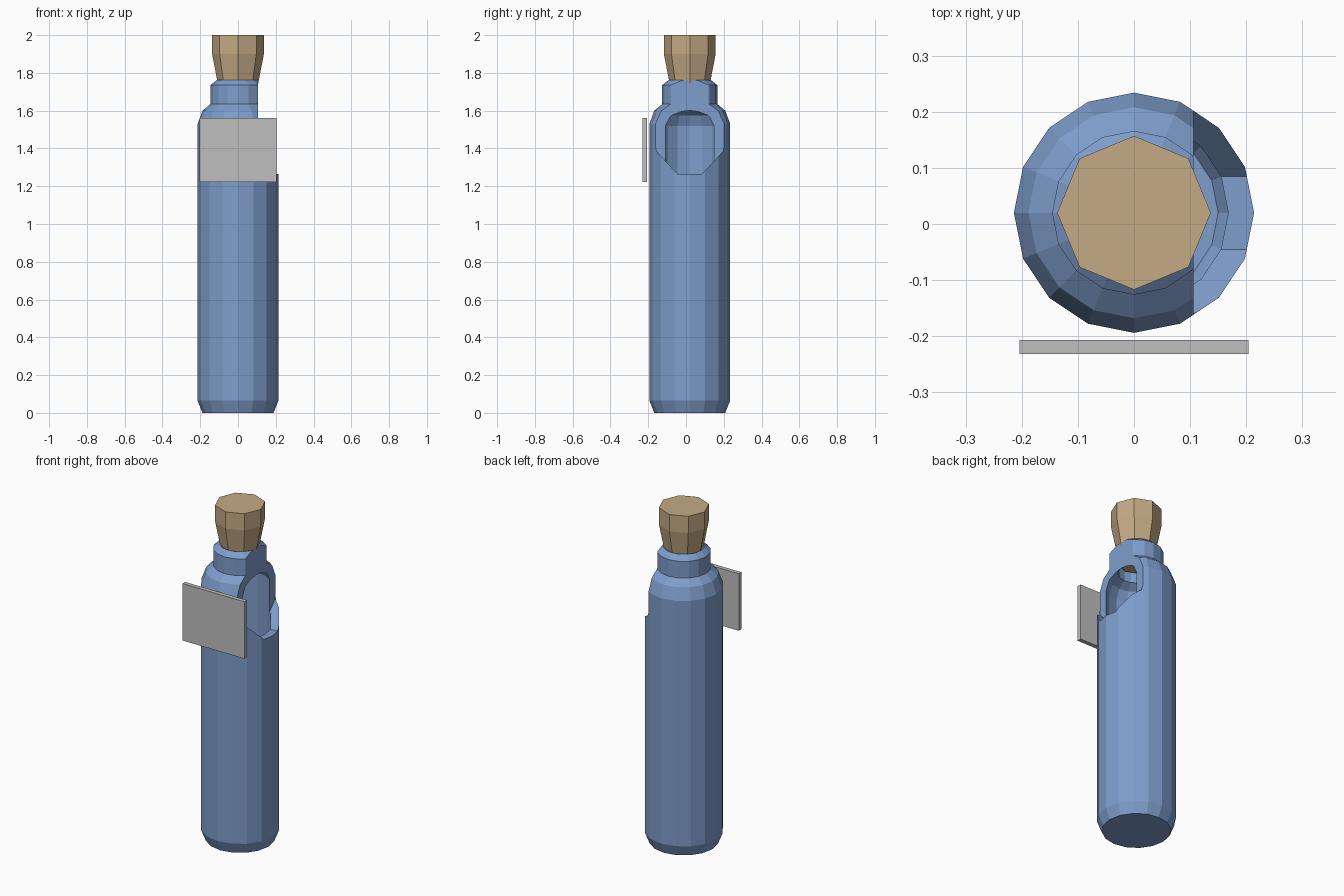
import bpy, bmesh, math

if "Cube" in bpy.data.objects:
    bpy.data.objects.remove(bpy.data.objects["Cube"])

CY = 0.02  # bottle axis offset in y


def material(name, rgb):
    m = bpy.data.materials.new(name)
    m.diffuse_color = (*rgb, 1)
    m.use_nodes = True
    m.node_tree.nodes["Principled BSDF"].inputs["Base Color"].default_value = m.diffuse_color
    return m


blue = material("blue_glass", (0.21, 0.34, 0.60))
tan = material("cork_tan", (0.55, 0.40, 0.235))
grey = material("label_grey", (0.52, 0.52, 0.52))


def finish(bm, name, mat):
    bmesh.ops.recalc_face_normals(bm, faces=bm.faces[:])
    me = bpy.data.meshes.new(name)
    bm.to_mesh(me)
    bm.free()
    me.materials.append(mat)
    ob = bpy.data.objects.new(name, me)
    bpy.context.collection.objects.link(ob)
    return ob


def lathe(name, profile, sides, mat):
    """Spin a (radius, z) profile around the bottle axis and cap both ends."""
    bm = bmesh.new()
    rings = []
    for r, z in profile:
        angles = [2 * math.pi * i / sides for i in range(sides)]
        rings.append([bm.verts.new((r * math.cos(a), CY + r * math.sin(a), z)) for a in angles])
    for a, b in zip(rings, rings[1:]):
        for i in range(sides):
            j = (i + 1) % sides
            bm.faces.new((a[i], a[j], b[j], b[i]))
    bm.faces.new(rings[0])
    bm.faces.new(rings[-1])
    return finish(bm, name, mat)


# Hollow bottle: outer wall up to the mouth, then the inner wall down to the floor
outer = [(0.188, 0), (0.214, 0.065), (0.214, 1.53), (0.188, 1.60),
         (0.146, 1.635), (0.146, 1.735), (0.112, 1.762)]
inner = [(0.10, 1.755), (0.10, 1.605), (0.145, 1.575), (0.168, 1.52),
         (0.168, 0.075), (0.15, 0.045)]
bottle = lathe("bottle", outer + inner, 16, blue)

# Cutter for the broken opening on the right side, extruded along x
half = [(0.065, 1.265), (0.177, 1.385), (0.195, 1.50), (0.26, 1.90)]
outline = half + [(-y, z) for y, z in reversed(half)]
bm = bmesh.new()
face = bm.faces.new([bm.verts.new((0.106, CY + y, z)) for y, z in outline])
ext = bmesh.ops.extrude_face_region(bm, geom=[face])
bmesh.ops.translate(bm, vec=(0.3, 0, 0),
                    verts=[v for v in ext["geom"] if isinstance(v, bmesh.types.BMVert)])
cutter = finish(bm, "opening_cutter", blue)
cutter.hide_render = True

mod = bottle.modifiers.new("opening", "BOOLEAN")
mod.operation = "DIFFERENCE"
mod.solver = "EXACT"
mod.object = cutter
bpy.context.view_layer.objects.active = bottle
bottle.select_set(True)
bpy.ops.object.modifier_apply(modifier=mod.name)
bpy.data.objects.remove(cutter)

# Tapered cork pushed into the neck
lathe("cork", [(0.092, 1.66), (0.109, 1.755), (0.137, 1.90), (0.137, 2.0)], 8, tan)

# Flat label plate floating in front of the bottle
bm = bmesh.new()
bmesh.ops.create_cube(bm, size=1)
for v in bm.verts:
    v.co = (v.co.x * 0.408, v.co.y * 0.025 - 0.219, v.co.z * 0.34 + 1.392)
finish(bm, "label_plate", grey)
